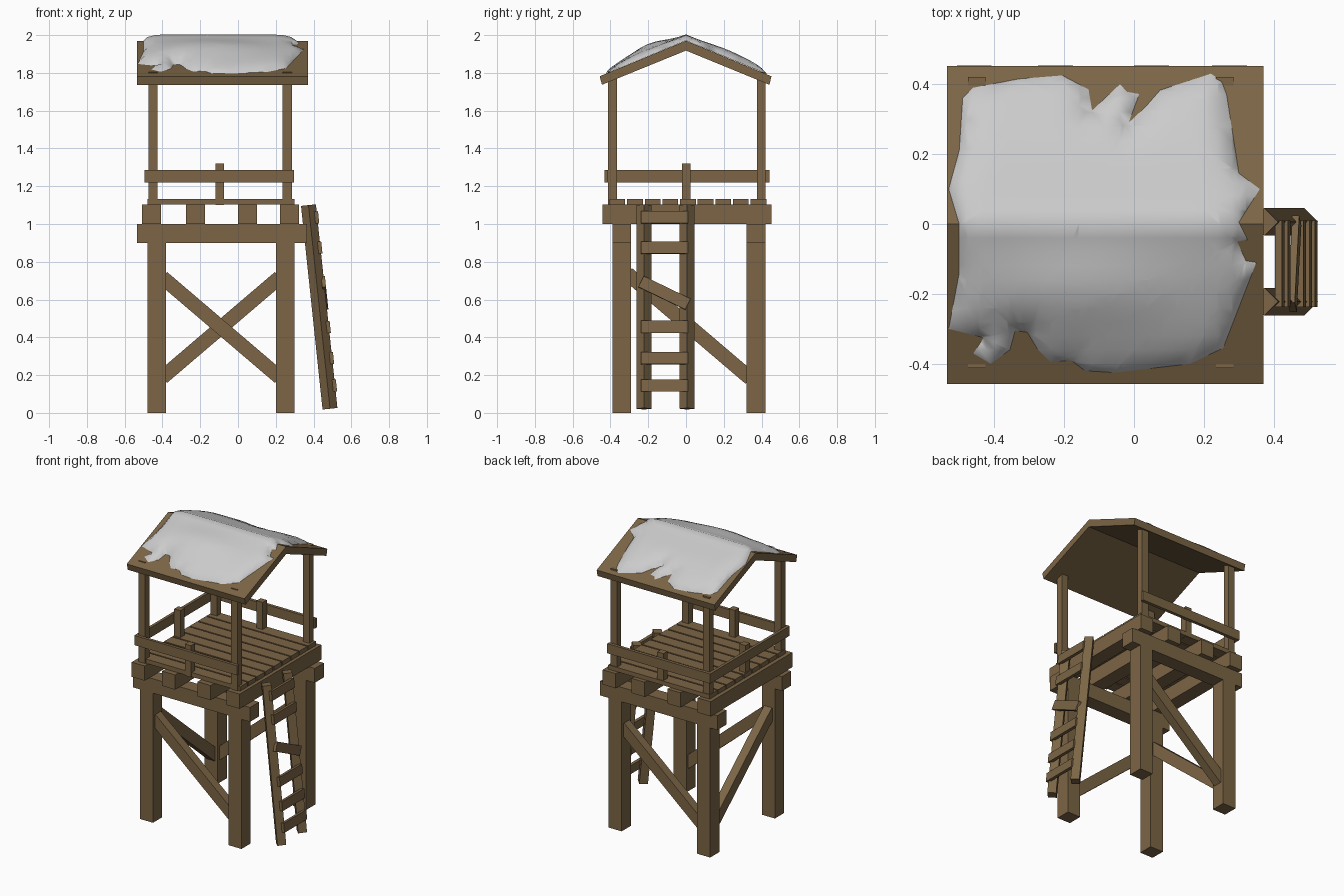
import bpy, bmesh, math
from mathutils import Vector, Matrix
from mathutils.geometry import intersect_point_line

if "Cube" in bpy.data.objects:
    bpy.data.objects.remove(bpy.data.objects["Cube"])

wood = bpy.data.materials.new("wood")
wood.diffuse_color = (0.2, 0.13, 0.06, 1)
wood.use_nodes = True
wood.node_tree.nodes["Principled BSDF"].inputs["Base Color"].default_value = wood.diffuse_color


def add_object(name, bm, mat=None):
    bmesh.ops.recalc_face_normals(bm, faces=bm.faces)
    me = bpy.data.meshes.new(name)
    bm.to_mesh(me)
    bm.free()
    ob = bpy.data.objects.new(name, me)
    bpy.context.collection.objects.link(ob)
    if mat:
        me.materials.append(mat)
    return ob


def box(name, x, y, z):
    """Axis-aligned timber from (min, max) ranges."""
    bm = bmesh.new()
    bmesh.ops.create_cube(bm, size=1)
    for v in bm.verts:
        v.co = [r[0] + (c + 0.5) * (r[1] - r[0]) for r, c in zip((x, y, z), v.co)]
    return add_object(name, bm, wood)


def bar(name, a, b, width, depth, side, twist=0):
    """Timber from a to b; depth is measured along the side direction."""
    a, b = Vector(a), Vector(b)
    axis = (b - a).normalized()
    w = axis.cross(Vector(side)).normalized()
    d = w.cross(axis)
    rot = Matrix((w, d, axis)).transposed() @ Matrix.Rotation(twist, 3, 'Z')
    bm = bmesh.new()
    bmesh.ops.create_cube(bm, size=1)
    for v in bm.verts:
        v.co = (a + b) / 2 + rot @ Vector((v.co.x * width, v.co.y * depth, v.co.z * (b - a).length))
    return add_object(name, bm, wood)


# Legs, main beams
for fb, y in (("front", (-0.39, -0.29)), ("back", (0.32, 0.42))):
    box(fb + "_beam", (-0.535, 0.365), y, (0.9, 1.0))
    for lr, x in (("left", (-0.48, -0.38)), ("right", (0.2, 0.3))):
        box(f"{fb}_{lr}_leg", x, y, (0, 0.9))

# Diagonal braces on front, back and left
bar("front_brace", (-0.40, -0.34, 0.717), (0.22, -0.34, 0.188), 0.076, 0.06, (0, 1, 0))
bar("back_brace", (-0.40, 0.37, 0.188), (0.22, 0.37, 0.717), 0.076, 0.06, (0, 1, 0))
bar("left_brace", (-0.43, -0.31, 0.737), (-0.43, 0.34, 0.183), 0.076, 0.06, (1, 0, 0))

# Floor joists and planks
for i, x in enumerate((-0.457, -0.224, 0.05, 0.273)):
    box(f"joist_{i}", (x - 0.05, x + 0.05), (-0.443, 0.453), (1.0, 1.102))
n = 9
step = 0.84 / n
for i in range(n):
    y0 = -0.41 + i * step
    box(f"floor_plank_{i}", (-0.48, 0.3), (y0 + 0.005, y0 + step - 0.005), (1.102, 1.132))

# Roof posts
for fb, y in (("front", (-0.412, -0.365)), ("back", (0.375, 0.42))):
    for lr, x in (("left", (-0.475, -0.425)), ("right", (0.235, 0.285))):
        box(f"{fb}_{lr}_post", x, y, (1.1, 1.805))

# Railings with short middle posts, right side left open
rz, sz = (1.22, 1.287), (1.1, 1.32)
box("front_rail", (-0.492, 0.296), (-0.432, -0.412), rz)
box("back_rail", (-0.492, 0.296), (0.42, 0.442), rz)
box("left_rail", (-0.495, -0.475), (-0.43, 0.442), rz)
box("front_rail_post", (-0.12, -0.073), (-0.412, -0.365), sz)
box("back_rail_post", (-0.12, -0.073), (0.375, 0.42), sz)
box("left_rail_post", (-0.475, -0.428), (-0.022, 0.025), sz)

# Gabled roof
prof = [(-0.457, 1.782), (0, 1.97), (0.452, 1.782), (0.442, 1.737), (0, 1.918), (-0.445, 1.737)]
bm = bmesh.new()
ends = [[bm.verts.new((x, y, z)) for y, z in prof] for x in (-0.535, 0.37)]
for i in range(6):
    j = (i + 1) % 6
    bm.faces.new((ends[0][i], ends[0][j], ends[1][j], ends[1][i]))
for e in ends:
    bm.faces.new((e[0], e[1], e[4], e[5]))
    bm.faces.new((e[1], e[2], e[3], e[4]))
add_object("roof", bm, wood)

# Ladder: two square poles turned on edge, plank rungs, one slipped
for lr, y in (("front", -0.222), ("back", 0.006)):
    bar(f"ladder_{lr}_pole", (0.487, y, 0.022), (0.373, y, 1.1), 0.056, 0.056, (0, 1, 0), math.pi / 4)


def rung_x(z):
    return 0.373 + (1.1 - z) * 0.106 + 0.037


for i, (z1, z2) in enumerate(((0.145, 0.145), (0.29, 0.29), (0.455, 0.455),
                              (0.695, 0.575), (0.875, 0.875), (1.035, 1.035))):
    bar(f"ladder_rung_{i}", (rung_x(z1), -0.238, z1), (rung_x(z2), 0.01, z2), 0.064, 0.02, (1, 0, 0.106))

# Ragged snow cover draped over the roof
edge = [(-.49, .36), (-.46, .39), (-.33, .415), (-.205, .425), (-.13, .385), (-.12, .325), (-.04, .40),
        (-.02, .378), (.015, .372), (-.015, .29), (.033, .335), (.075, .383), (.22, .43), (.25, .41),
        (.265, .37), (.30, .145), (.36, .10), (.30, .005), (.325, -.045), (.295, -.05), (.32, -.105),
        (.35, -.11), (.255, -.355), (.16, -.40), (-.055, -.425), (-.14, -.42), (-.18, -.39), (-.24, -.395),
        (-.275, -.36), (-.305, -.31), (-.34, -.305), (-.355, -.36), (-.41, -.40), (-.46, -.37),
        (-.43, -.325), (-.53, -.30), (-.50, -.14), (-.50, 0), (-.53, .10), (-.50, .21)]
bm = bmesh.new()
bm.faces.new([bm.verts.new((x, y, 0)) for x, y in edge])
bmesh.ops.triangulate(bm, faces=bm.faces[:])
for k in range(-13, 14):
    for no in ((1, 0, 0), (0, 1, 0)):
        bmesh.ops.bisect_plane(bm, geom=bm.verts[:] + bm.edges[:] + bm.faces[:], dist=1e-5,
                               plane_co=Vector(no) * k * 0.04, plane_no=no)


def edge_distance(p):
    best = 1
    for a, b in zip(edge, edge[1:] + edge[:1]):
        a, b = Vector((*a, 0)), Vector((*b, 0))
        q, t = intersect_point_line(p, a, b)
        q = a.lerp(b, min(1, max(0, t)))
        best = min(best, (q - p).length)
    return best


for v in bm.verts:
    x, y = v.co.x, v.co.y
    amp = 0.03 + 0.035 * math.exp(-((y + 0.2) / 0.12) ** 2 - ((x + 0.15) / 0.3) ** 2)
    amp += 0.012 * math.exp(-((y - 0.22) / 0.13) ** 2)
    d = min(1, edge_distance(v.co.copy()) / 0.1)
    v.co.z = 1.971 - 0.413 * abs(y) + amp * math.sqrt(d * (2 - d))
bmesh.ops.recalc_face_normals(bm, faces=bm.faces)
for f in bm.faces:
    f.smooth = True
snow = add_object("snow_cover", bm)
if snow.data.polygons[0].normal.z < 0:
    snow.data.flip_normals()
